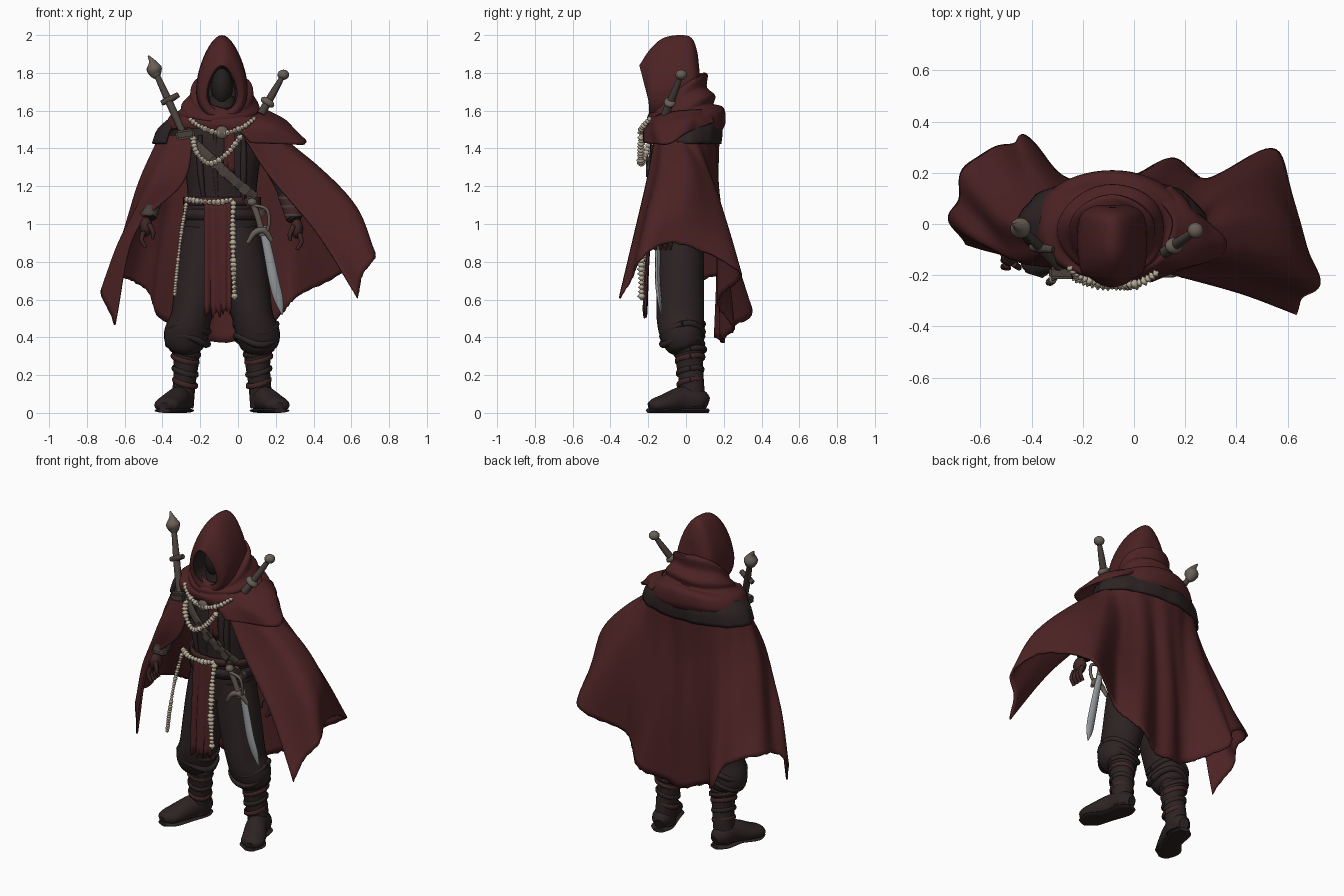
import bpy, bmesh, math, random
from mathutils import Vector, Matrix
random.seed(4)
CX = -0.085  # body axis

def mat(name, c):
    m = bpy.data.materials.new(name)
    m.diffuse_color = (*c, 1)
    return m
RED = mat("dark red cloth", (0.074, 0.0165, 0.0175))
DARK = mat("charcoal brown cloth", (0.026, 0.0165, 0.0165))
BLACK = mat("hood shadow", (0.018, 0.013, 0.013))
LEATHER = mat("worn leather", (0.066, 0.051, 0.043))
BRONZE = mat("aged metal", (0.14, 0.115, 0.093))
BONE = mat("bone", (0.50, 0.43, 0.33))
STEEL = mat("steel", (0.30, 0.315, 0.33))
WRAP = mat("maroon leather", (0.050, 0.018, 0.018))

def finish(name, bm, m, thick=0, angle=50):
    bmesh.ops.recalc_face_normals(bm, faces=bm.faces)
    me = bpy.data.meshes.new(name)
    bm.to_mesh(me)
    bm.free()
    me.materials.append(m)
    me.shade_smooth()
    me.set_sharp_from_angle(angle=math.radians(angle))
    ob = bpy.data.objects.new(name, me)
    bpy.context.collection.objects.link(ob)
    if thick:
        s = ob.modifiers.new("thickness", 'SOLIDIFY')
        s.thickness = thick
        s.offset = 0
    return ob

def spline(pts, n):
    """Smooth resampling of tuples of any length to n+1 samples."""
    out, k = [], len(pts) - 1
    for j in range(n + 1):
        t = j / n * k
        i = min(int(t), k - 1)
        f = t - i
        p1, p2 = pts[i], pts[i + 1]
        p0 = pts[i - 1] if i else [2 * a - b for a, b in zip(p1, p2)]
        p3 = pts[i + 2] if i + 2 <= k else [2 * b - a for a, b in zip(p1, p2)]
        out.append(tuple(0.5 * (2 * b + (c - a) * f + (2 * a - 5 * b + 4 * c - d) * f * f
                   + (3 * b - a - 3 * c + d) * f ** 3) for a, b, c, d in zip(p0, p1, p2, p3)))
    return out

def loft(name, rings, m, closed=True, caps=(True, True), thick=0, angle=50):
    bm = bmesh.new()
    vs = [[bm.verts.new(p) for p in r] for r in rings]
    n = len(vs[0])
    for a, b in zip(vs, vs[1:]):
        for i in range(n if closed else n - 1):
            j = (i + 1) % n
            bm.faces.new((a[i], a[j], b[j], b[i]))
    for use, r in zip(caps, (vs[0], vs[-1])):
        if closed and use:
            bm.faces.new(r)
    return finish(name, bm, m, thick, angle)

def tube(name, pts, m, ref=(0, 1, 0), seg=16, n=None):
    """Sweep an ellipse; pts are (x, y, z, side radius, radius along ref)."""
    P = spline(pts, n or 5 * (len(pts) - 1))
    rings, ref = [], Vector(ref)
    for i, p in enumerate(P):
        t = (Vector(P[min(i + 1, len(P) - 1)][:3]) - Vector(P[max(i - 1, 0)][:3])).normalized()
        s = ref.cross(t).normalized()
        o = t.cross(s)
        rings.append([Vector(p[:3]) + s * p[3] * math.cos(a) + o * p[4] * math.sin(a)
                      for a in (2 * math.pi * k / seg for k in range(seg))])
    return loft(name, rings, m)

def patch(name, rows, m, nu, nv, fold=0, waves=7, thick=0.012, ragged=0):
    """Cloth surface through rows of control points, with folds growing to the hem."""
    cols = list(zip(*[spline(r, nu) for r in rows]))
    grid = []
    for i, c in enumerate(cols):
        u, col = i / nu, []
        for j, p in enumerate(spline(list(c), nv)):
            v = j / nv
            d = Vector((p[0] - CX, p[1] * 1.6, 0)).normalized()
            w = math.sin(2 * math.pi * waves * u) + 0.5 * math.sin(2 * math.pi * waves * 1.7 * u + 2 + v)
            q = Vector(p) + d * fold * (w - 0.5) * (0.25 + 0.75 * v)
            if j == nv:
                q.z += random.uniform(-ragged, ragged)
            col.append(q)
        grid.append(col)
    return loft(name, grid, m, closed=False, thick=thick, angle=80)

def ball(name, loc, r, m, rot=(0, 0, 0)):
    bm = bmesh.new()
    bmesh.ops.create_uvsphere(bm, u_segments=16, v_segments=10, radius=1)
    ob = finish(name, bm, m)
    ob.location, ob.scale, ob.rotation_euler = loc, r, rot
    return ob

def box(name, loc, size, m, rot=(0, 0, 0)):
    bm = bmesh.new()
    bmesh.ops.create_cube(bm, size=1)
    bmesh.ops.scale(bm, vec=size, verts=bm.verts)
    bmesh.ops.bevel(bm, geom=bm.edges[:], offset=min(size) * 0.2, segments=2, affect='EDGES')
    ob = finish(name, bm, m, angle=35)
    ob.location, ob.rotation_euler = loc, rot
    return ob

def bone_chain(name, pts, r=0.015):
    """String of knobbly vertebra beads along a path."""
    P = [Vector(p) for p in spline(pts, 160)]
    bm, run = bmesh.new(), 1.0
    for a, b in zip(P, P[1:]):
        run += (b - a).length
        if run > r * 1.3:
            run = 0
            M = Matrix.Translation(a) @ (b - a).to_track_quat('Z', 'Y').to_matrix().to_4x4()
            k = r * random.uniform(0.85, 1.2)
            for sz in ((k, k, k * 0.8), (k * 1.3, k * 0.6, k * 0.45), (k * 0.7, k * 0.7, k * 1.2)):
                bmesh.ops.create_icosphere(bm, subdivisions=2, radius=1, matrix=M @ Matrix.Diagonal((*sz, 1)))
    return finish(name, bm, BONE)

# ---- Hood: teardrop rings running from the front rim to the back of the head
def hood_ring(ya, za, yb, zb, hw, n=36):
    ring = []
    for k in range(n):
        a = 2 * math.pi * k / n
        t = (1 - math.cos(a)) / 2  # 0 apex, 1 bottom
        ring.append((CX + hw * math.sin(a) * (0.60 + 0.48 * t), ya + (yb - ya) * t, za + (zb - za) * t))
    return ring
S = [(-.247, 1.84, -.185, 1.60, .092), (-.19, 1.925, -.19, 1.56, .138), (-.12, 1.985, -.12, 1.54, .155),
     (-.03, 2.0, 0, 1.54, .155), (.03, 1.985, .06, 1.54, .14), (.06, 1.91, .09, 1.57, .09), (.068, 1.83, .09, 1.65, .035)]
loft("hood", [hood_ring(*s) for s in spline(S, 24)], RED, caps=(False, True))
loft("hood_lining", [hood_ring(*s) for s in ((-.246, 1.838, -.184, 1.602, .09),
     (-.18, 1.835, -.15, 1.60, .088), (-.10, 1.82, -.10, 1.61, .08))], DARK, caps=(False, True))
ball("masked_face", (CX, -.10, 1.73), (.058, .075, .10), BLACK)
tube("neck", [(CX, -.06, 1.5, .1, .1), (CX, -.07, 1.68, .07, .07)], DARK)

# ---- Cowl: tilted folds around the neck
def cowl_ring(rx, yf, yb, zf, zb, n=56):
    out = []
    for k in range(n):
        a = 2 * math.pi * k / n
        t = (1 + math.cos(a)) / 2
        w = 0.008 * math.sin(3 * a + rx * 30)
        out.append((CX + (rx + w) * math.sin(a), yf + (yb - yf) * t, zf + (zb - zf) * t + w))
    return out
C = [(.11, -.165, .07, 1.61, 1.79), (.155, -.185, .11, 1.59, 1.80), (.165, -.19, .106, 1.575, 1.73),
     (.20, -.20, .15, 1.565, 1.68), (.21, -.20, .142, 1.55, 1.63), (.27, -.21, .195, 1.545, 1.605),
     (.30, -.212, .205, 1.525, 1.54), (.305, -.205, .19, 1.50, 1.50)]
loft("cowl", [cowl_ring(*c) for c in spline(C, 35)], RED, caps=(False, False), thick=.01)

def arc(rx, ry, z, a0, a1, n, y=0):
    return [(CX + rx * math.sin(math.radians(a)), y + ry * math.cos(math.radians(a)), z)
            for a in (a0 + (a1 - a0) * i / n for i in range(n + 1))]
# dark under-mantle and the red drape over one shoulder
patch("under_mantle", [arc(.27, .18, 1.56, -125, 105, 10), arc(.335, .19, 1.50, -125, 105, 10),
      arc(.365, .183, 1.425, -125, 105, 10)], DARK, 48, 8, .004)
patch("shoulder_drape", [
    [(.06, .12, 1.6), (.15, .02, 1.6), (.10, -.13, 1.58), (-.05, -.2, 1.53)],
    [(.12, .14, 1.56), (.24, .02, 1.55), (.24, -.13, 1.51), (.01, -.222, 1.49)],
    [(.14, .15, 1.54), (.27, .02, 1.49), (.36, -.10, 1.425), (.07, -.225, 1.43)]], RED, 30, 12, .005, 3)

# ---- Cape: from one front edge, round the back, to the flared other edge
cape_upper = [(-.29, -.17, 1.22), (-.47, -.13, 1.22), (-.515, .02, 1.22), (-.45, .12, 1.2), (-.33, .155, 1.2),
    (-.21, .155, 1.2), (-.08, .165, 1.2), (.06, .165, 1.2), (.2, .14, 1.2), (.33, .13, 1.23),
    (.42, .02, 1.30), (.40, -.13, 1.28), (.17, -.2, 1.25)]
cape_lower = [(-.55, -.11, .95), (-.62, -.03, .93), (-.59, .12, .95), (-.49, .23, .92), (-.36, .23, .85),
    (-.23, .175, .8), (-.08, .19, .8), (.1, .21, .82), (.27, .18, .88), (.45, .21, .98),
    (.60, .0, 1.1), (.60, -.19, 1.06), (.42, -.27, .95)]
cape_hem = [(-.66, -.08, .47), (-.722, .06, .68), (-.65, .22, .73), (-.51, .325, .66), (-.40, .32, .50),
    (-.26, .17, .42), (-.06, .2, .37), (.15, .25, .45), (.29, .18, .58), (.55, .275, .75),
    (.68, -.06, .9), (.708, -.25, .80), (.635, -.352, .61)]
patch("cape", [arc(.325, .17, 1.47, -152, 160, 12), cape_upper, cape_lower, cape_hem],
      RED, 150, 30, .017, 7, .012, .005)

# ---- Torso, tabard and belts
tube("torso", [(CX, -.03, .86, .19, .12), (CX, -.03, 1.0, .195, .135), (CX, -.03, 1.13, .18, .13),
     (CX, -.03, 1.32, .20, .145), (CX, -.02, 1.46, .22, .14), (CX, -.02, 1.57, .12, .1)], DARK, seg=32)
patch("tabard", [[(x, y, z) for x in (-.18, -.135, -.085, -.035)] for y, z in
      ((-.185, 1.12), (-.195, .95), (-.21, .75), (-.22, .53))], RED, 24, 12, .006, 3, .01, .03)
patch("chest_scarf", [[(x, y, z) for x in (-.075, -.045, -.015)] for y, z in
      ((-.18, 1.5), (-.185, 1.4), (-.176, 1.27))], RED, 8, 8, .004, 2, .008)
for x in (-.2, -.12, .03):  # vertical coat folds on the chest
    tube("chest_fold", [(x, -.145, 1.47, .012, .02), (x, -.155, 1.3, .018, .02), (x * .9, -.14, 1.12, .01, .02)], DARK)
for z, w, m in ((1.12, .022, WRAP), (1.05, .03, DARK)):
    loft("waist_belt", [[(CX + .2 * math.cos(a), -.03 + .148 * math.sin(a), z + d) for a in
         (2 * math.pi * k / 40 for k in range(40))] for d in (-w, w)], m, caps=(False, False), thick=.012)
# bandolier with pouches
tube("bandolier", [(-.28, -.13, 1.47, .026, .008), (-.17, -.185, 1.37, .026, .008),
     (-.03, -.19, 1.24, .026, .008), (.09, -.14, 1.14, .026, .008)], LEATHER)
for i in range(4):
    box("bandolier_pouch", (-.13 + .055 * i, -.197 + .008 * i * (i > 1), 1.325 - .047 * i),
        (.05, .03, .055), LEATHER, (0, .7, 0))
ball("pendant", (CX, -.23, 1.485), (.035, .018, .035), BRONZE)
for i in range(3):
    box("belt_pouch", (.06 + .03 * i, -.17 + .02 * i, 1.12 - .03 * i), (.045, .04, .05), LEATHER, (0, .3 * i, 0))

# ---- Bone chains
bone_chain("upper_necklace", [(-.25, -.17, 1.55), (-.19, -.215, 1.51), (CX, -.235, 1.48), (.02, -.23, 1.51), (.09, -.19, 1.56)])
bone_chain("lower_necklace", [(-.24, -.18, 1.47), (-.22, -.21, 1.38), (-.15, -.235, 1.32), (-.06, -.24, 1.37), (.02, -.235, 1.47)])
bone_chain("belt_chain", [(-.27, -.16, 1.13), (-.2, -.2, 1.12), (-.1, -.205, 1.115), (-.03, -.2, 1.12), (-.028, -.215, 1.02),
                          (-.025, -.235, .82), (-.018, -.235, .61)], .016)
bone_chain("side_chain", [(-.275, -.17, 1.10), (-.30, -.2, .95), (-.32, -.22, .78), (-.335, -.23, .62)], .011)

# ---- Legs and boots, mirrored about the body axis
for s in (-1, 1):
    X = lambda d: CX + s * d
    tube("baggy_trouser_leg", [(X(.09), -.03, .98, .11, .12), (X(.105), -.03, .82, .125, .125),
         (X(.135), -.03, .64, .12, .125), (X(.165), -.03, .5, .108, .125), (X(.19), -.02, .41, .118, .115),
         (X(.19), 0, .35, .095, .095), (X(.19), .01, .32, .05, .06)], DARK, seg=24)
    for z, r in ((.45, .108), (.385, .105)):
        tube("trouser_fold", [(X(.18) + r * math.cos(a), -.02 + r * math.sin(a), z + .025 * math.sin(2 * a + s), .018, .018)
             for a in (math.pi / 6 * k for k in range(13))], DARK, ref=(0, 0, 1), seg=8, n=30)
    tube("boot_shaft", [(X(.19), .015, .345, .078, .08), (X(.19), .02, .25, .065, .07),
         (X(.20), .03, .15, .06, .066), (X(.21), .035, .03, .06, .07)], DARK)
    tube("boot_foot", [(X(.195), .112, .05, .03, .035), (X(.205), .07, .065, .06, .062), (X(.23), -.02, .07, .062, .07),
         (X(.275), -.11, .05, .07, .05), (X(.298), -.165, .04, .064, .038), (X(.305), -.195, .033, .03, .022)],
         DARK, ref=(0, 0, 1))
    tube("boot_sole", [(X(.195), .115, .012, .035, .012), (X(.21), .06, .012, .066, .012), (X(.24), -.05, .012, .06, .012),
         (X(.285), -.14, .012, .076, .012), (X(.306), -.2, .012, .035, .012)], DARK, ref=(0, 0, 1))
    for z, r, m in ((.325, .078, DARK), (.285, .07, WRAP), (.22, .065, DARK), (.16, .062, WRAP)):
        tube("boot_wrap", [(X(.195) + r * math.cos(a), .022 + r * 1.06 * math.sin(a), z + .02 * math.sin(a + s), .007, .014)
             for a in (math.pi / 6 * k for k in range(13))], m, ref=(0, 0, 1), seg=8, n=24)

# ---- Arms, bracers and hands
for s, sh, el, wr in ((-1, (-.27, -.02, 1.42), (-.44, -.05, 1.19), (-.475, -.11, 1.03)),
                      (1, (.12, 0, 1.45), (.25, -.03, 1.2), (.30, -.10, 1.02))):
    tube("sleeve", [(*sh, .06, .06), (*el, .054, .054), (*wr, .036, .036)], DARK)
    e, w = Vector(el), Vector(wr)
    tube("bracer", [(*e.lerp(w, .25), .053, .053), (*e.lerp(w, .6), .048, .048), (*e.lerp(w, .95), .043, .043)],
         LEATHER if s < 0 else WRAP)
    for f in (.35, .6, .85):
        c, r = e.lerp(w, f), .056 - .014 * f
        tube("bracer_band", [(c.x + r * math.cos(a), c.y + r * math.sin(a), c.z, .006, .008)
             for a in (math.pi / 4 * k for k in range(9))], LEATHER, ref=(0, 0, 1), seg=6, n=16)
    ball("palm", (w.x + s * .012, w.y - .012, w.z - .045), (.034, .044, .052), WRAP)
    for k in range(4):
        y = w.y - .05 + .026 * k
        tube("finger", [(w.x + s * .025, y, w.z - .07, .013, .013), (w.x + s * .035, y - .008, w.z - .115, .012, .012),
             (w.x + s * .012, y - .012, w.z - .155, .009, .009)], WRAP, seg=8)
    tube("thumb", [(w.x - s * .005, w.y - .045, w.z - .03, .014, .014), (w.x - s * .025, w.y - .06, w.z - .075, .012, .012),
         (w.x - s * .022, w.y - .058, w.z - .11, .008, .008)], WRAP, seg=8)

# ---- Weapons slung on the shoulders
A, B = Vector((-.435, -.02, 1.80)), Vector((-.28, -.18, 1.46))
P = lambda t: tuple(A.lerp(B, t))
tube("spiked_pommel", [(-.475, 0, 1.89, .004, .004), (-.455, -.01, 1.86, .018, .018), (-.445, -.015, 1.825, .04, .04),
     (-.435, -.02, 1.795, .032, .032), (-.425, -.03, 1.775, .014, .014)], BRONZE)
tube("long_grip", [(*P(0), .015, .015), (*P(.5), .02, .02), (*P(1), .018, .018)], LEATHER)
tube("long_guard", [(-.405, -.09, 1.64, .014, .014), (-.36, -.095, 1.66, .018, .018), (-.315, -.10, 1.685, .014, .014)],
     LEATHER, n=8)
box("scabbard_clasp", (-.28, -.19, 1.475), (.10, .05, .05), LEATHER, (0, -.15, 0))
ball("round_pommel", (.24, -.025, 1.79), (.031, .031, .027), BRONZE)
tube("short_grip", [(.235, -.03, 1.78, .013, .013), (.19, -.06, 1.70, .019, .019), (.12, -.11, 1.58, .022, .022)], LEATHER)
ball("short_guard", (.157, -.085, 1.645), (.04, .032, .022), BRONZE, (0, .6, 0))

# ---- Curved sword at the hip with an ornate hilt
tube("hip_blade", [(.13, -.15, .99, .02, .012), (.16, -.15, .85, .024, .014), (.19, -.15, .7, .027, .014),
     (.215, -.14, .6, .024, .012), (.235, -.13, .52, .004, .003)], STEEL, seg=8)
tube("hip_grip", [(.08, -.19, 1.11, .018, .018), (.11, -.18, 1.02, .016, .016), (.13, -.165, .94, .02, .02)], BRONZE)
ball("hip_pommel", (.075, -.19, 1.115), (.026, .026, .022), BRONZE)
tube("hip_guard", [(.05, -.18, .90, .01, .01), (.09, -.185, .955, .016, .016), (.14, -.175, .965, .018, .018),
     (.18, -.16, .91, .01, .01)], BRONZE)
tube("knuckle_bow", [(.08, -.2, 1.10, .009, .009), (.15, -.2, 1.08, .009, .009), (.165, -.19, 1.01, .009, .009),
     (.15, -.175, .95, .009, .009)], BRONZE, seg=8)
